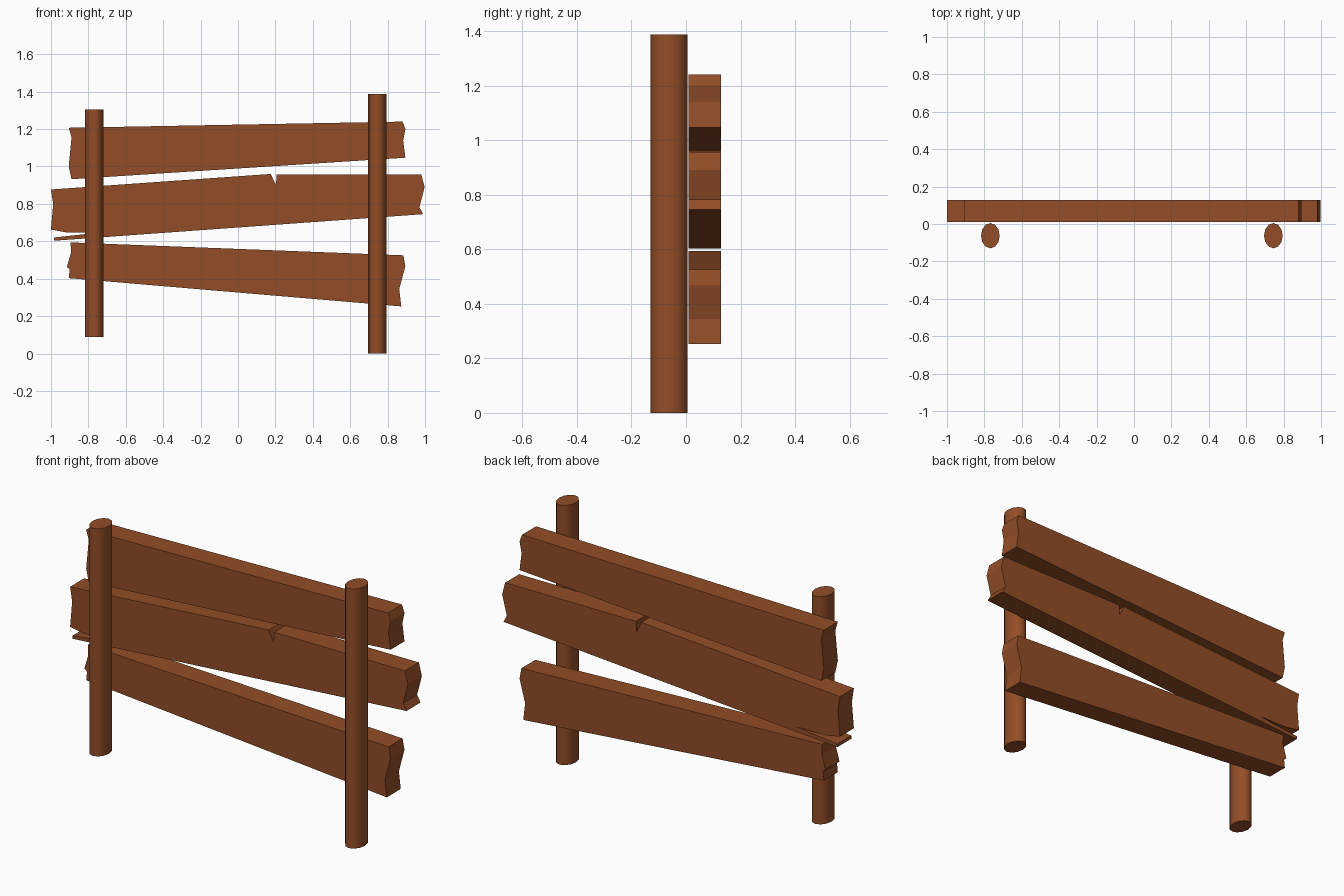
import bpy, bmesh, math

if "Cube" in bpy.data.objects:
    bpy.data.objects.remove(bpy.data.objects["Cube"])

wood = bpy.data.materials.new("brown wood")
wood.diffuse_color = (0.29, 0.075, 0.02, 1)
wood.use_nodes = True
wood.node_tree.nodes["Principled BSDF"].inputs["Base Color"].default_value = wood.diffuse_color


def extrude_profile(name, pts, direction, smooth=False):
    """Make a closed solid from a flat outline pushed along one direction."""
    bm = bmesh.new()
    face = bm.faces.new([bm.verts.new(p) for p in pts])
    new = bmesh.ops.extrude_face_region(bm, geom=[face])["geom"]
    bmesh.ops.translate(bm, vec=direction,
                        verts=[g for g in new if isinstance(g, bmesh.types.BMVert)])
    bmesh.ops.recalc_face_normals(bm, faces=bm.faces)
    bmesh.ops.triangulate(bm, faces=[f for f in bm.faces if len(f.verts) > 4])
    mesh = bpy.data.meshes.new(name)
    bm.to_mesh(mesh)
    bm.free()
    mesh.materials.append(wood)
    ob = bpy.data.objects.new(name, mesh)
    bpy.context.collection.objects.link(ob)
    if smooth:
        bpy.ops.object.select_all(action='DESELECT')
        ob.select_set(True)
        bpy.context.view_layer.objects.active = ob
        bpy.ops.object.shade_smooth_by_angle(angle=math.radians(40))


# Oval posts
def post(name, x, z0, z1, sides=12):
    ring = [(x + 0.05 * math.sin(2 * math.pi * i / sides),
             -0.0625 + 0.0675 * math.cos(2 * math.pi * i / sides), z0)
            for i in range(sides)]
    extrude_profile(name, ring, (0, 0, z1 - z0), True)


post("left_post", -0.768, 0.088, 1.305)
post("right_post", 0.745, 0.0, 1.388)

# Crooked planks with broken ends, outlines in x and z
planks = {
    "top_plank": [
        (-0.905, 1.207), (0.88, 1.24), (0.895, 1.20), (0.883, 1.14), (0.895, 1.047),
        (-0.89, 0.932), (-0.905, 1.0), (-0.89, 1.156)],
    # notch in the upper edge and a split at the lower left
    "middle_plank": [
        (-1.0, 0.877), (0.175, 0.96), (0.203, 0.90), (0.207, 0.957), (0.98, 0.957),
        (0.998, 0.89), (0.97, 0.782), (0.99, 0.745), (-0.985, 0.603), (-0.985, 0.62),
        (-0.74, 0.647), (-0.92, 0.648), (-1.0, 0.663), (-0.988, 0.80)],
    "bottom_plank": [
        (-0.895, 0.594), (0.884, 0.525), (0.895, 0.467), (0.862, 0.344), (0.873, 0.252),
        (-0.905, 0.403), (-0.9, 0.45), (-0.915, 0.463), (-0.893, 0.54)],
}
for name, outline in planks.items():
    extrude_profile(name, [(x, 0.01, z) for x, z in outline], (0, 0.118, 0))
